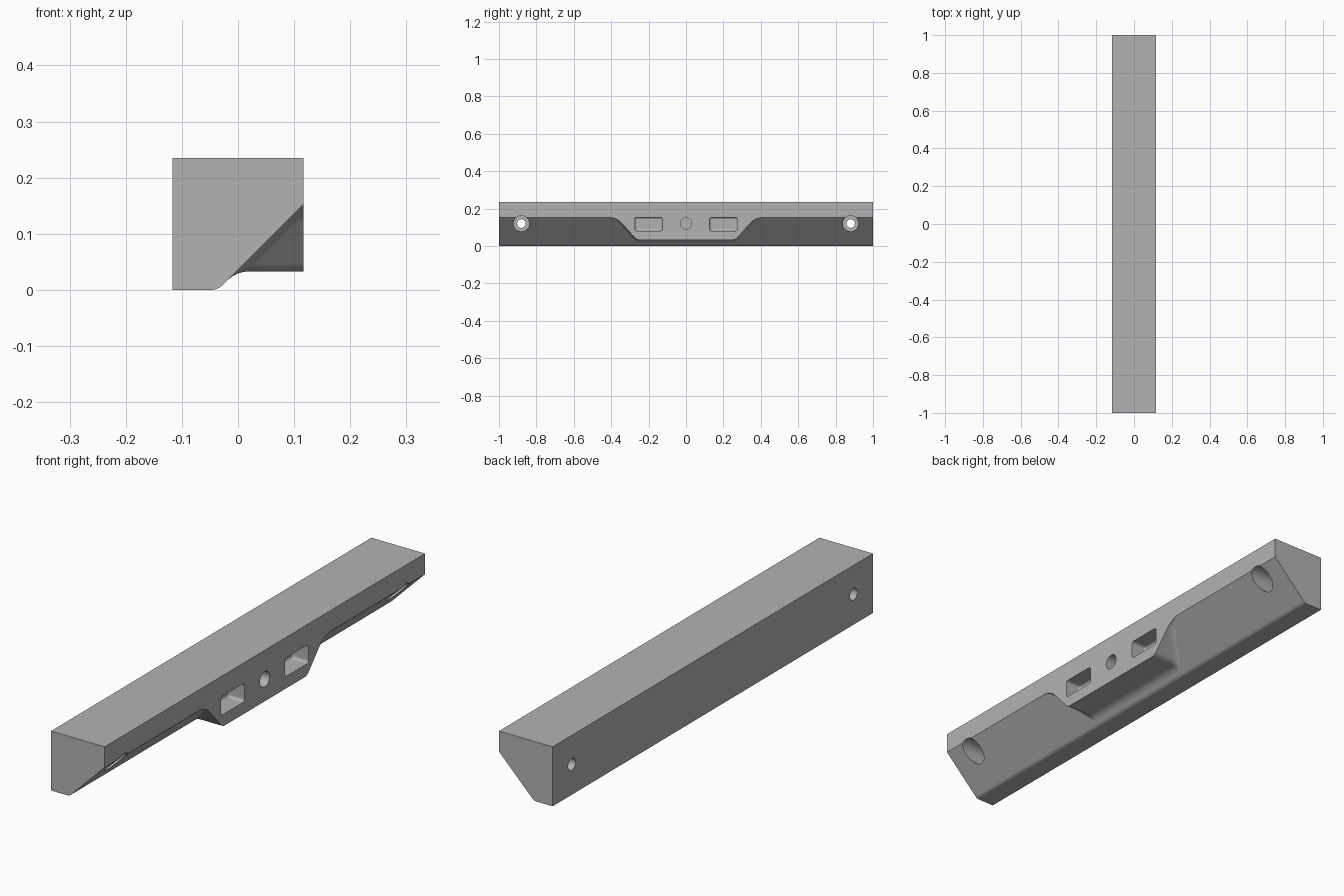
import bpy, bmesh, math
from mathutils import Matrix, Vector

cube = bpy.data.objects.get("Cube")
if cube:
    bpy.data.objects.remove(cube, do_unlink=True)

HALF_W, HEIGHT, HALF_L = 0.117, 0.235, 1.0
LIP_Z, BOSS_Z = 0.153, 0.033      # underside of plain lip and of central boss
SLOPE = LIP_Z - HALF_W            # sloped face: z = x + SLOPE

grey = bpy.data.materials.new("mid grey")
grey.use_nodes = True
colour = (0.448, 0.448, 0.448, 1)
grey.diffuse_color = colour
grey.node_tree.nodes["Principled BSDF"].inputs["Base Color"].default_value = colour


def rounded_corner(before, corner, after, steps):
    """Soft curve replacing a corner between two tangent points."""
    a, b, c = Vector(before), Vector(corner), Vector(after)
    ts = [i / steps for i in range(steps + 1)]
    return [a * (1 - t) ** 2 + b * 2 * t * (1 - t) + c * t * t for t in ts]


def make_object(name, bm):
    bmesh.ops.recalc_face_normals(bm, faces=bm.faces)
    mesh = bpy.data.meshes.new(name)
    bm.to_mesh(mesh)
    bm.free()
    mesh.materials.append(grey)
    obj = bpy.data.objects.new(name, mesh)
    bpy.context.collection.objects.link(obj)
    return obj


def section(h):
    """Cross-section (x, z) whose underside is at height h on the +x side."""
    xi = h - SLOPE
    t = min(0.024, (HALF_W - xi) * 0.8)
    d = t * math.sqrt(0.5)
    pts = [Vector((-HALF_W, HEIGHT)), Vector((-HALF_W, 0))]
    pts += rounded_corner((-SLOPE - 0.012, 0), (-SLOPE, 0), (-SLOPE + 0.009, 0.009), 5)
    pts += rounded_corner((xi - d, h - d), (xi, h), (xi + t, h), 6)
    return pts + [Vector((HALF_W, h)), Vector((HALF_W, HEIGHT))]


# Stations along the length: boss flank rises to the lip with soft corners
flank = rounded_corner((0.250, BOSS_Z), (0.264, BOSS_Z), (0.276, 0.0465), 5)
flank += rounded_corner((0.342, 0.1195), (0.372, LIP_Z), (0.415, LIP_Z), 10)
right_half = [(p.x, p.y) for p in flank] + [(HALF_L, LIP_Z)]
stations = [(-y, h) for y, h in reversed(right_half)] + right_half

# Bar body lofted through the stations
bm = bmesh.new()
rings = [[bm.verts.new((p.x, y, p.y)) for p in section(h)] for y, h in stations]
count = len(rings[0])
for r0, r1 in zip(rings, rings[1:]):
    for i in range(count):
        j = (i + 1) % count
        bm.faces.new((r0[i], r0[j], r1[j], r1[i]))
bm.faces.new(rings[0])
bm.faces.new(rings[-1])
bmesh.ops.remove_doubles(bm, verts=bm.verts, dist=1e-5)
bmesh.ops.dissolve_limit(bm, angle_limit=0.002, verts=bm.verts, edges=bm.edges)
body = make_object("bar_body", bm)


def cylinder_cutter(name, y, radius, x0, x1):
    bm = bmesh.new()
    place = Matrix.Translation(((x0 + x1) / 2, y, 0.12)) @ Matrix.Rotation(math.pi / 2, 4, 'Y')
    bmesh.ops.create_cone(bm, cap_ends=True, segments=48, radius1=radius,
                          radius2=radius, depth=x1 - x0, matrix=place)
    return make_object(name, bm)


def pocket_cutter(name, y, x0, x1):
    bm = bmesh.new()
    place = Matrix.Translation(((x0 + x1) / 2, y, 0.117))
    bmesh.ops.create_cube(bm, size=1, matrix=place @ Matrix.Diagonal((x1 - x0, 0.147, 0.073, 1)))
    bmesh.ops.bevel(bm, geom=bm.edges[:], offset=0.011, segments=4, profile=0.5, affect='EDGES')
    return make_object(name, bm)


# Mounting holes, counterbores, pockets and the central blind hole
cutters = [cylinder_cutter("centre_hole_cutter", 0, 0.03, 0.02, 0.15)]
for side, s in (("front", -1), ("back", 1)):
    cutters.append(cylinder_cutter(side + "_counterbore_cutter", s * 0.88, 0.042, -0.02, 0.15))
    cutters.append(cylinder_cutter(side + "_screw_hole_cutter", s * 0.88, 0.023, -0.15, 0.1))
    cutters.append(pocket_cutter(side + "_pocket_cutter", s * 0.2, 0.047, 0.15))

bpy.context.view_layer.objects.active = body
for cutter in cutters:
    cutter.hide_render = True
    mod = body.modifiers.new("cut", 'BOOLEAN')
    mod.operation, mod.solver, mod.object = 'DIFFERENCE', 'EXACT', cutter
    bpy.ops.object.modifier_apply(modifier=mod.name)
    bpy.data.objects.remove(cutter, do_unlink=True)

# Smooth fillets, crisp edges
bpy.ops.object.select_all(action='DESELECT')
body.select_set(True)
bpy.ops.object.shade_smooth_by_angle(angle=math.radians(25))
weighted = body.modifiers.new("weighted_normals", 'WEIGHTED_NORMAL')
weighted.keep_sharp = True
